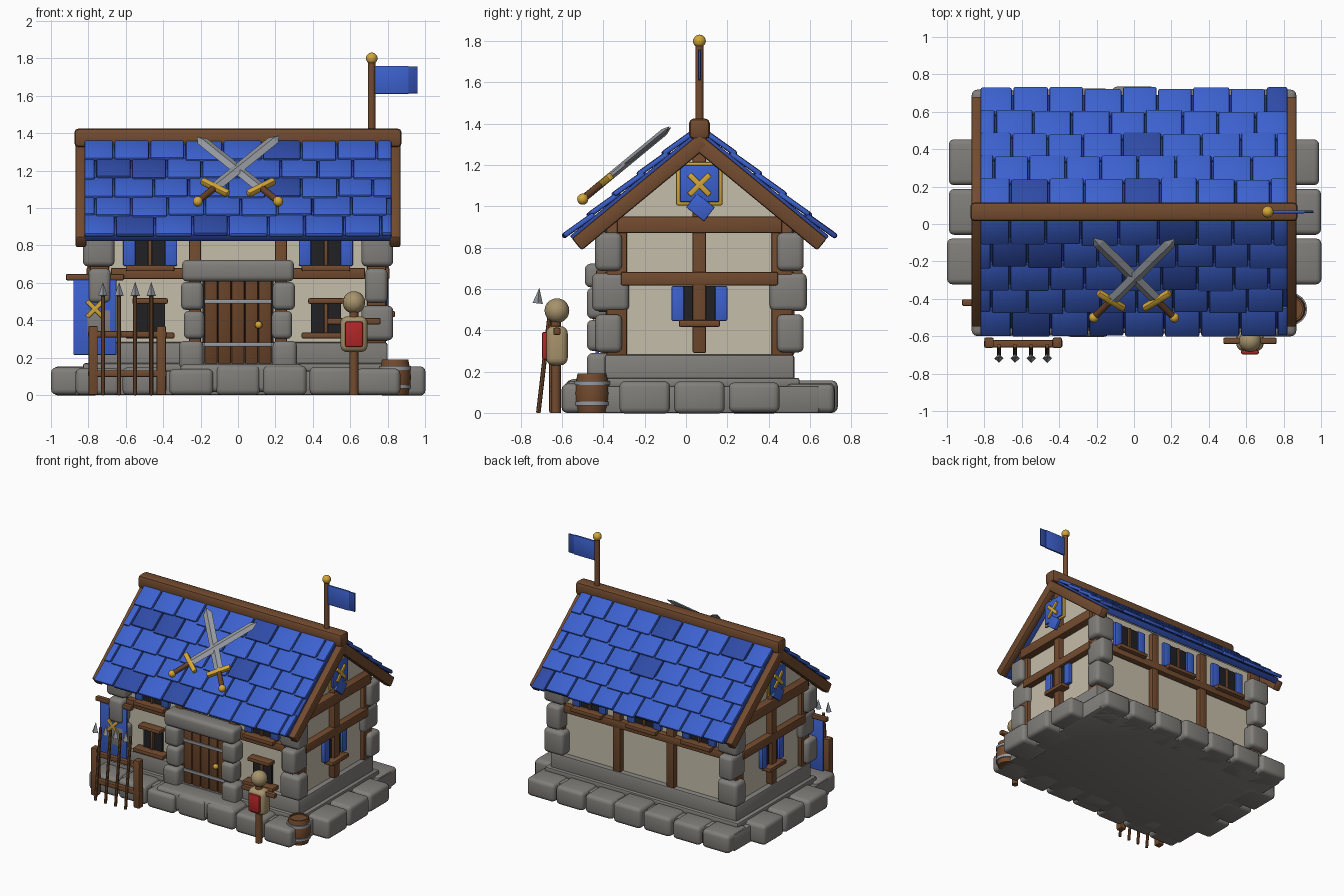
import bpy, bmesh, math, random
from mathutils import Matrix, Vector

if "Cube" in bpy.data.objects:
    bpy.data.objects.remove(bpy.data.objects["Cube"])

random.seed(4)
CY = 0.065                     # y of the ridge and house centre


def mat(name, r, g, b):
    m = bpy.data.materials.new(name)
    m.diffuse_color = (r, g, b, 1)
    m.use_nodes = True
    m.node_tree.nodes["Principled BSDF"].inputs["Base Color"].default_value = m.diffuse_color
    return m


WOOD = mat("wood", 0.17, 0.07, 0.028)
DOOR = mat("door_wood", 0.13, 0.052, 0.02)
BLUE = mat("blue", 0.045, 0.12, 0.62)
NAVY = mat("dark_blue", 0.028, 0.07, 0.38)
PLASTER = mat("plaster", 0.56, 0.51, 0.40)
GOLD = mat("gold", 0.65, 0.38, 0.04)
DARK = mat("window_dark", 0.015, 0.015, 0.018)
STONE = mat("stone", 0.22, 0.21, 0.195)
IRON = mat("iron", 0.3, 0.32, 0.35)
STRAW = mat("straw", 0.38, 0.29, 0.15)
RED = mat("red", 0.45, 0.02, 0.02)


def finish(name, bm, m, matrix=Matrix(), smooth=True):
    me = bpy.data.meshes.new(name)
    bm.to_mesh(me)
    bm.free()
    if smooth:
        me.polygons.foreach_set("use_smooth", [True] * len(me.polygons))
        me.set_sharp_from_angle(angle=math.radians(35))
    if m:
        me.materials.append(m)
    ob = bpy.data.objects.new(name, me)
    ob.matrix_world = matrix
    bpy.context.collection.objects.link(ob)
    return ob


def box(name, c, s, m=None, bev=0.008, rot=Matrix(), seg=2):
    bm = bmesh.new()
    bmesh.ops.create_cube(bm, size=1)
    bmesh.ops.scale(bm, vec=s, verts=bm.verts)
    if bev:
        bmesh.ops.bevel(bm, geom=bm.edges[:], offset=min(bev, min(s) * 0.4), segments=seg,
                        profile=0.5, affect='EDGES')
    return finish(name, bm, m, Matrix.Translation(c) @ rot.to_4x4())


def stone(name, c, s, rot=Matrix()):
    return box(name, c, s, STONE, 0.028, rot, 3)


def rod(name, p0, p1, r0, r1, m, seg=12):
    p0, p1 = Vector(p0), Vector(p1)
    bm = bmesh.new()
    bmesh.ops.create_cone(bm, cap_ends=True, segments=seg, radius1=r0, radius2=r1, depth=(p1 - p0).length)
    q = (p1 - p0).to_track_quat('Z', 'Y').to_matrix().to_4x4()
    return finish(name, bm, m, Matrix.Translation((p0 + p1) / 2) @ q)


def ball(name, c, r, m):
    bm = bmesh.new()
    bmesh.ops.create_uvsphere(bm, u_segments=16, v_segments=10, radius=r)
    return finish(name, bm, m, Matrix.Translation(c))


# Facades: angle about z and distance of the wall from the house centre
FACE = {"front": (0, 0.42), "right": (90, 0.76), "back": (180, 0.42), "left": (-90, 0.76)}


def wbox(name, face, u, out, z, s, m=None, bev=0.008, tilt=0):
    ang, d = FACE[face]
    r = Matrix.Rotation(math.radians(ang), 4, 'Z')
    p = r @ Vector((u, -(d + out), z)) + Vector((0, CY, 0))
    return box(f"{face}_{name}", p, s, m, bev, r @ Matrix.Rotation(math.radians(tilt), 4, 'Y'))


# Foundation with ring of stones
box("foundation_slab", (0, CY, 0.065), (1.74, 1.16, 0.13), STONE, 0.01)
for i in range(7):
    for y in (-0.475, 0.61):
        j = random.uniform(-0.012, 0.012)
        stone("base_stone", ((i - 3) * 0.25, y + j, 0.075 + j / 2), (0.235, 0.235, 0.15 + j))
for i in range(3):
    for x in (-0.87, 0.87):
        j = random.uniform(-0.008, 0.008)
        stone("base_stone", (x + j, CY + (i - 1) * 0.265, 0.075), (0.25, 0.245, 0.15 + j))
box("plinth_lip", (0, CY, 0.145), (1.66, 0.97, 0.05), STONE, 0.012)
box("plinth", (0, CY, 0.2), (1.6, 0.92, 0.165), STONE, 0.015)
stone("door_step", (0.02, -0.485, 0.09), (0.66, 0.17, 0.15))

# Plaster walls with gables
bm = bmesh.new()
prof = [(-0.42, 0.15), (0.42, 0.15), (0.42, 0.95), (0, 1.3), (-0.42, 0.95)]
f = bm.faces.new([bm.verts.new((-0.76, y + CY, z)) for y, z in prof])
ext = bmesh.ops.extrude_face_region(bm, geom=[f])["geom"]
bmesh.ops.translate(bm, vec=(1.52, 0, 0), verts=[v for v in ext if isinstance(v, bmesh.types.BMVert)])
bmesh.ops.recalc_face_normals(bm, faces=bm.faces)
finish("plaster_walls", bm, PLASTER, smooth=False)

# Corner stones, alternating long and short
for sx in (-1, 1):
    for sy in (-1, 1):
        for z, a, b, o in ((0.385, 0.17, 0.13, 0), (0.585, 0.12, 0.18, 0.015), (0.78, 0.17, 0.13, 0)):
            stone("corner_stone", (sx * (0.745 - o / 3), CY + sy * (0.505 + o - b / 2), z), (a, b, 0.185))
        box("corner_post", (sx * 0.74, CY + sy * 0.4, 0.6), (0.1, 0.1, 0.7), WOOD)


def window(face, u, z, h, shutters):
    wbox("window_pane", face, u, 0.005, z, (0.16, 0.03, h), DARK, 0)
    wbox("window_mullion", face, u, 0.02, z, (0.022, 0.03, h), WOOD)
    wbox("window_sill", face, u, 0.04, z - h / 2 - 0.012, (0.2 if face in ("left", "right") else 0.26, 0.08, 0.032), WOOD)
    if shutters:
        for k in (-1, 1):
            wbox("shutter", face, u + k * 0.112, 0.02, z, (0.066, 0.03, h), BLUE)


# Timber framing and windows, front and back
for face in ("front", "back"):
    wbox("rail", face, 0, 0.015, 0.65, (1.36, 0.06, 0.06), WOOD)
    for k in (-1, 1):
        wbox("post", face, k * 0.23, 0.012, 0.6, (0.065, 0.055, 0.64), WOOD)
        window(face, k * 0.47, 0.79, 0.2, True)
window("back", 0, 0.79, 0.2, True)
for k in (-1, 1):
    window("front", k * 0.47, 0.41, 0.16, False)
    wbox("window_lintel", "front", k * 0.47, 0.035, 0.503, (0.19, 0.07, 0.03), WOOD)

# Gable ends with framing, window and crest
for face in ("left", "right"):
    wbox("tie_beam", face, 0, 0.025, 0.91, (0.8, 0.07, 0.08), WOOD)
    wbox("rail", face, 0, 0.02, 0.65, (0.76, 0.06, 0.065), WOOD)
    wbox("post", face, 0, 0.015, 0.78, (0.065, 0.06, 0.98), WOOD)
    window(face, 0, 0.53, 0.17, False)
    for k in (-1, 1):
        wbox("shutter", face, k * 0.105, 0.02, 0.53, (0.06, 0.035, 0.17), BLUE)
    wbox("crest_frame", face, 0, 0.055, 1.11, (0.225, 0.02, 0.21), GOLD)
    wbox("crest_plate", face, 0, 0.065, 1.11, (0.19, 0.022, 0.18), BLUE)
    wbox("crest_point", face, 0.005, 0.07, 0.995, (0.11, 0.022, 0.085), BLUE, 0.004, 38)
    for t in (-45, 45):
        wbox("crest_cross", face, 0, 0.08, 1.105, (0.14, 0.016, 0.026), GOLD, 0.004, t)

# Door with planks, straps, knob and stone surround
wbox("door_back", "front", 0, 0.015, 0.385, (0.38, 0.04, 0.48), DARK, 0)
for i in range(5):
    wbox("door_plank", "front", (i - 2) * 0.072, 0.035, 0.38, (0.069, 0.04, 0.46), DOOR)
for z in (0.27, 0.5):
    wbox("door_strap", "front", 0, 0.058, z, (0.36, 0.016, 0.022), IRON, 0.004)
ball("door_knob", (0.11, -0.43, 0.375), 0.02, GOLD)
for k in (-1, 1):
    for z, u, w in ((0.215, 0.25, 0.13), (0.375, 0.235, 0.11), (0.53, 0.245, 0.12)):
        stone("door_jamb", (k * u, -0.42, z), (w, 0.12, 0.15))
stone("door_lintel", (0, -0.425, 0.665), (0.6, 0.13, 0.115))

# Roof: decks, overlapping tiles, gable boards, ridge
A = math.radians(39.5)
for sg in (-1, 1):
    R = Matrix.Rotation(-sg * A, 4, 'X')
    down = Vector((0, sg * math.cos(A), -math.sin(A)))
    n = Vector((0, sg * math.sin(A), math.cos(A)))
    top = Vector((0, CY, 1.37))
    box("roof_deck", top + down * 0.4 - n * 0.02, (1.64, 0.82, 0.045), NAVY, 0.006, R)
    for row in range(5):
        s = 0.745 - row * 0.157
        x = -0.83 - (0.12 if row % 2 else 0.02)
        while x < 0.8:
            w = random.uniform(0.185, 0.215)
            x0, x1 = max(x, -0.825), min(x + w, 0.825)
            x += w
            if x1 - x0 < 0.03:
                continue
            j = random.uniform(-0.008, 0.008)
            T = Matrix.Rotation(-sg * (A - math.radians(4)), 4, 'X')
            box("roof_tile", top + down * (s + j) + n * 0.016 + Vector(((x0 + x1) / 2, 0, 0)),
                (x1 - x0 - 0.008, 0.18, 0.026), NAVY if random.random() < 0.15 else BLUE, 0.01, T)
    for x in (-0.84, 0.84):
        box("gable_board", Vector((x, CY, 1.305)) + down * 0.37, (0.06, 0.8, 0.075), WOOD, 0.012, R)
box("ridge_beam", (0, CY, 1.375), (1.75, 0.1, 0.1), WOOD, 0.022)

# Crossed swords above the front slope
for k in (-1, 1):
    p, t = Vector((-0.215 * k, -0.5, 1.035)), Vector((0.22 * k, -0.075, 1.385))
    d = (t - p).normalized()
    n = Vector((0, -math.sin(A), math.cos(A)))
    side = d.cross(n).normalized()
    R = Matrix((side, d, side.cross(d))).transposed()
    L = (t - p).length
    ball("sword_pommel", p, 0.027, GOLD)
    rod("sword_grip", p, p + d * 0.14, 0.018, 0.018, DOOR)
    box("sword_guard", p + d * 0.15, (0.18, 0.036, 0.036), GOLD, 0.01, R)
    bm = bmesh.new()                                  # pointed diamond-section blade
    h = 0.033
    rings = [[bm.verts.new((x, y, z)) for x, z in ((h, 0), (0, 0.014), (-h, 0), (0, -0.014))]
             for y in (0.15, L - 0.05)]
    tip = bm.verts.new((0, L, 0))
    bm.faces.new(rings[0])
    for i in range(4):
        q = (i + 1) % 4
        bm.faces.new((rings[0][i], rings[0][q], rings[1][q], rings[1][i]))
        bm.faces.new((rings[1][i], rings[1][q], tip))
    bmesh.ops.recalc_face_normals(bm, faces=bm.faces)
    finish("sword_blade", bm, IRON, Matrix.Translation(p + n * 0.004 * k) @ R.to_4x4(), False)

# Flag on the ridge
rod("flag_pole", (0.715, CY, 1.38), (0.715, CY, 1.79), 0.02, 0.02, WOOD)
ball("flag_finial", (0.715, CY, 1.8), 0.031, GOLD)
box("flag", (0.82, CY, 1.685), (0.185, 0.016, 0.15), BLUE, 0.004)
box("flag_end", (0.933, CY, 1.685), (0.055, 0.012, 0.145), NAVY, 0.004)

# Hanging banner at front left
box("banner_bar", (-0.765, -0.42, 0.63), (0.31, 0.035, 0.035), WOOD)
box("banner", (-0.765, -0.43, 0.415), (0.23, 0.018, 0.4), BLUE, 0.004)
for t in (-45, 45):
    box("banner_cross", (-0.765, -0.443, 0.46), (0.12, 0.014, 0.024), GOLD, 0.004,
        Matrix.Rotation(math.radians(t), 4, 'Y'))

# Spear rack
for x in (-0.775, -0.41):
    box("rack_post", (x, -0.635, 0.185), (0.05, 0.055, 0.37), WOOD)
for z in (0.115, 0.325):
    box("rack_rail", (-0.592, -0.64, z), (0.42, 0.04, 0.035), WOOD)
for i in range(4):
    x = -0.722 + i * 0.086
    rod("spear_shaft", (x, -0.715, 0), (x, -0.652, 0.54), 0.011, 0.011, WOOD, 8)
    rod("spear_head", (x, -0.718, 0.53), (x, -0.71, 0.605), 0.025, 0.0, IRON, 4)

# Training dummy
rod("dummy_post", (0.62, -0.63, 0), (0.62, -0.63, 0.45), 0.024, 0.024, WOOD)
box("dummy_body", (0.62, -0.625, 0.325), (0.145, 0.105, 0.19), STRAW, 0.035, seg=4)
box("dummy_arms", (0.62, -0.625, 0.395), (0.285, 0.035, 0.035), WOOD)
ball("dummy_head", (0.62, -0.625, 0.495), 0.06, STRAW)
box("dummy_shield", (0.62, -0.685, 0.325), (0.095, 0.025, 0.135), RED, 0.01)

# Barrel with iron hoops
bm = bmesh.new()
pts = [(0, 0), (0.07, 0), (0.081, 0.05), (0.085, 0.095), (0.081, 0.14), (0.07, 0.19), (0.06, 0.19), (0.06, 0.18), (0, 0.18)]
vs = [bm.verts.new((r, 0, z)) for r, z in pts]
es = [bm.edges.new(e) for e in zip(vs, vs[1:])]
bmesh.ops.spin(bm, geom=vs + es, axis=(0, 0, 1), cent=(0, 0, 0), angle=math.tau, steps=16)
bmesh.ops.remove_doubles(bm, verts=bm.verts, dist=1e-4)
bmesh.ops.recalc_face_normals(bm, faces=bm.faces)
finish("barrel", bm, WOOD, Matrix.Translation((0.84, -0.455, 0)))
for z in (0.045, 0.145):
    rod("barrel_hoop", (0.84, -0.455, z - 0.01), (0.84, -0.455, z + 0.01), 0.086, 0.086, IRON, 16)
